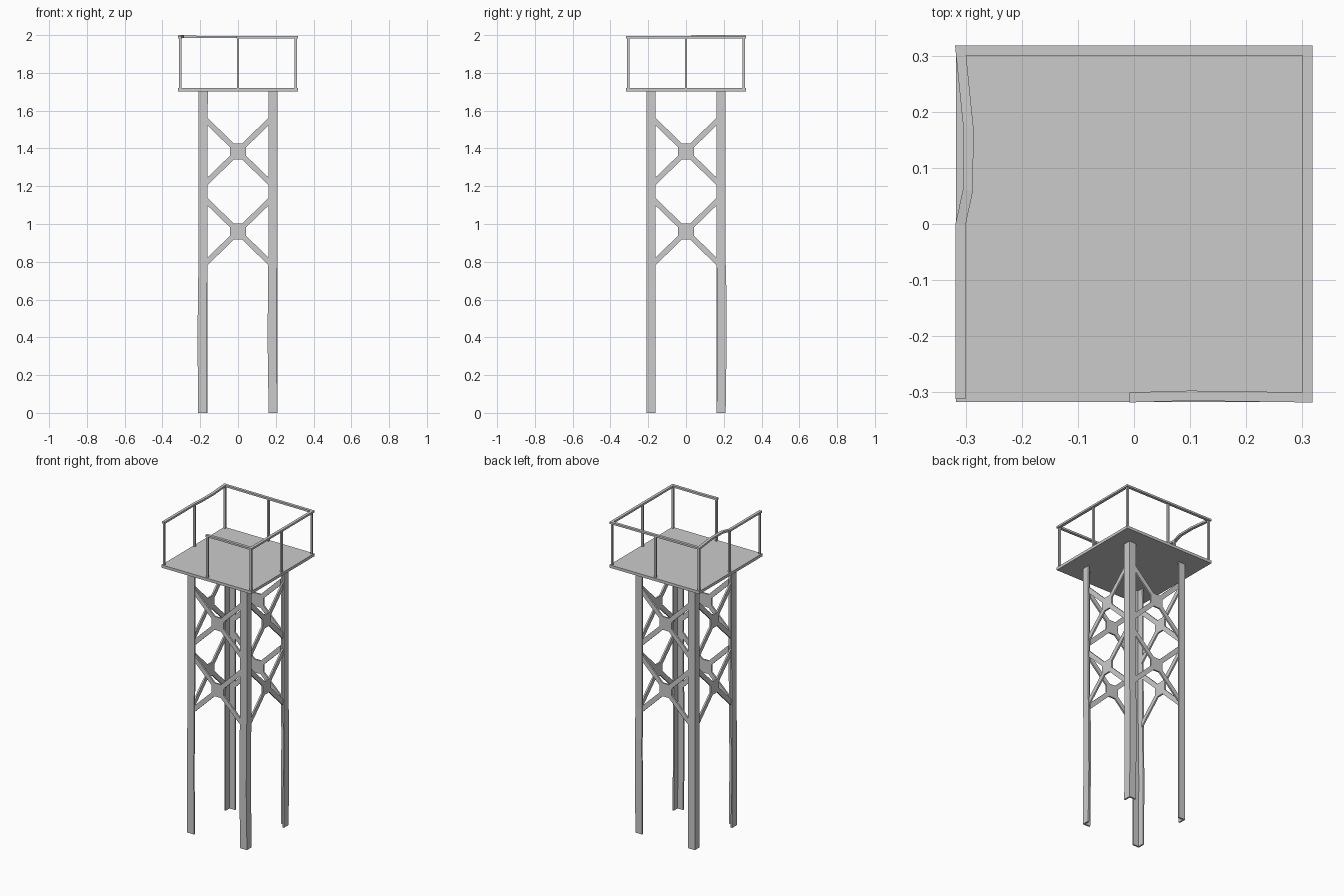
import bpy, bmesh
from math import pi
from mathutils import Vector, Matrix

if "Cube" in bpy.data.objects:
    bpy.data.objects.remove(bpy.data.objects["Cube"])


def make(name, bm):
    bmesh.ops.recalc_face_normals(bm, faces=bm.faces)
    me = bpy.data.meshes.new(name)
    bm.to_mesh(me)
    bm.free()
    ob = bpy.data.objects.new(name, me)
    bpy.context.collection.objects.link(ob)
    return ob


def box(name, center, size):
    bm = bmesh.new()
    bmesh.ops.create_cube(bm, size=1.0)
    bmesh.ops.scale(bm, vec=size, verts=bm.verts)
    bmesh.ops.translate(bm, vec=center, verts=bm.verts)
    return make(name, bm)


def loft(name, rings):
    """Skin a list of equal-length point rings and cap both ends."""
    bm = bmesh.new()
    vs = [[bm.verts.new(p) for p in r] for r in rings]
    n = len(vs[0])
    for a, b in zip(vs, vs[1:]):
        for i in range(n):
            j = (i + 1) % n
            bm.faces.new((a[i], a[j], b[j], b[i]))
    bm.faces.new(vs[0])
    bm.faces.new(vs[-1])
    return make(name, bm)


# Angle-iron legs, corner outwards, slightly bent along their length
OUT, INN, T = 0.21, 0.162, 0.010
ANGLE = [(OUT, OUT), (INN, OUT), (INN, OUT - T), (OUT - T, OUT - T),
         (OUT - T, INN), (OUT, INN)]


def leg(name, sx, sy, bends):
    rings = []
    for z, dx, dy in bends:
        rings.append([(sx * x + dx, sy * y + dy, z) for x, y in ANGLE])
    loft(name, rings)


leg("front_left_leg", -1, -1, [(0, -.002, 0), (.45, -.004, 0), (.75, 0, 0), (1.705, .002, 0)])
leg("front_right_leg", 1, -1, [(0, 0, 0), (.35, -.005, 0), (.7, -.004, 0), (.85, 0, 0), (1.705, 0, 0)])
leg("back_right_leg", 1, 1, [(0, 0, 0), (.3, 0, .004), (.6, 0, .005), (.8, 0, 0), (1.705, 0, 0)])
leg("back_left_leg", -1, 1, [(0, 0, 0), (1.705, 0, 0)])


# Cross braces with a gusset plate in the middle, two on each side
def brace(name, z, turn):
    q = [(.042, .022), (.164, .140), (.164, .181), (.022, .042)]
    outline = (q + [(-x, y) for x, y in reversed(q)] + [(-x, -y) for x, y in q]
               + [(x, -y) for x, y in reversed(q)])
    rings = [[(x, d, y) for x, y in outline] for d in (-.205, -.195)]
    ob = loft(name, rings)
    ob.data.transform(Matrix.Translation((0, 0, z)) @ Matrix.Rotation(turn, 4, 'Z'))


for i, side in enumerate(("front", "right", "back", "left")):
    brace(side + "_lower_brace", 0.96, i * pi / 2)
    brace(side + "_upper_brace", 1.384, i * pi / 2)

# Platform deck
box("platform", (0, 0, 1.711), (.634, .634, .018))

# Railing posts at corners and side centres
R = 0.306
for x in (-R, 0, R):
    for y in (-R, 0, R):
        if x or y:
            box("railing_post", (x, y, 1.852), (.012, .012, .268))

# Continuous top rail, open at the front left, dented on the left side
E = 0.309
path = [Vector(p) for p in (
    (-.008, -E, 1.988), (.1, -E + .003, 1.988), (E, -E, 1.988), (E, E, 1.988),
    (-E, E, 1.991), (-.295, .17, 1.994), (-.296, .06, 1.994),
    (-E, 0, 1.988), (-E, -.312, 1.988))]
rings = []
for i, p in enumerate(path):
    dirs = []
    if i > 0:
        dirs.append((p - path[i - 1]).to_2d().normalized())
    if i < len(path) - 1:
        dirs.append((path[i + 1] - p).to_2d().normalized())
    a, b = dirs[0], dirs[-1]
    m = (a + b) / (1 + a.dot(b))
    n = Vector((m.y, -m.x, 0)) * .009
    up = Vector((0, 0, .006))
    rings.append([p + n + up, p - n + up, p - n - up, p + n - up])
loft("top_rail", rings)
